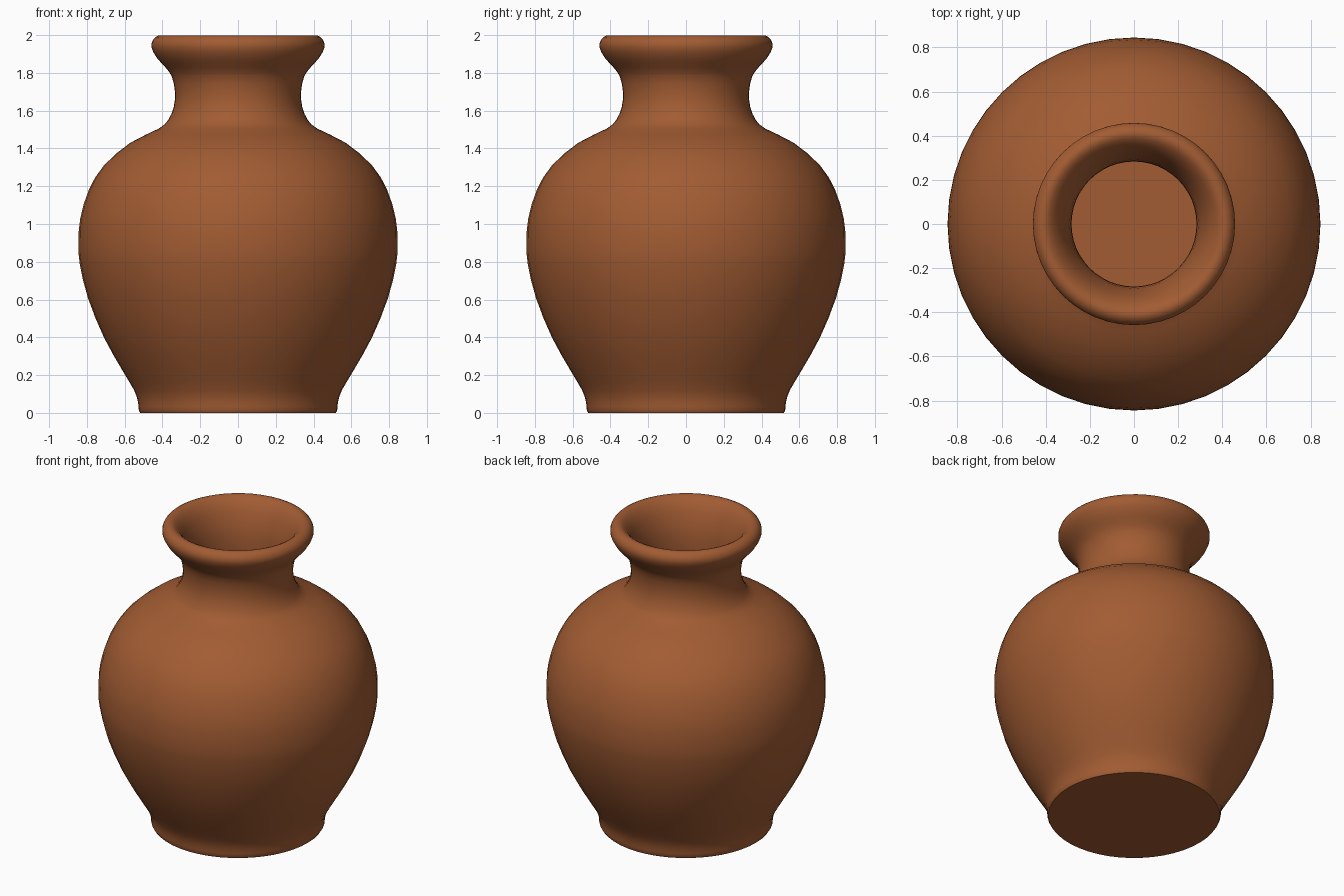
import bpy, bmesh, math
from mathutils import Vector

if "Cube" in bpy.data.objects:
    bpy.data.objects.remove(bpy.data.objects["Cube"])

SEGMENTS = 48

clay = bpy.data.materials.new("terracotta")
clay.diffuse_color = (0.36, 0.107, 0.033, 1)
clay.use_nodes = True
clay.node_tree.nodes["Principled BSDF"].inputs["Base Color"].default_value = clay.diffuse_color

# (radius, height) profiles
outer = [(0.525, 0.012), (0.53, 0.06), (0.55, 0.12), (0.615, 0.23), (0.71, 0.40),
         (0.795, 0.61), (0.838, 0.79), (0.845, 0.90), (0.835, 1.03), (0.79, 1.18),
         (0.71, 1.31), (0.57, 1.43), (0.42, 1.505), (0.37, 1.55), (0.34, 1.62),
         (0.334, 1.70), (0.35, 1.78), (0.385, 1.83), (0.43, 1.88), (0.458, 1.935),
         (0.45, 1.975), (0.42, 1.998), (0.385, 1.99), (0.345, 1.945), (0.315, 1.88),
         (0.292, 1.80), (0.283, 1.70), (0.288, 1.62), (0.31, 1.54), (0.38, 1.47),
         (0.54, 1.385), (0.67, 1.275), (0.745, 1.16), (0.785, 1.02), (0.795, 0.90),
         (0.785, 0.79), (0.745, 0.62), (0.66, 0.42), (0.57, 0.25), (0.50, 0.13),
         (0.48, 0.06)]


def smooth_profile(pts, steps=2):
    """Catmull-Rom curve through the profile points."""
    p = [Vector(q) for q in pts]
    out = []
    for i in range(len(p) - 1):
        a, b, c, d = p[max(i - 1, 0)], p[i], p[i + 1], p[min(i + 2, len(p) - 1)]
        for s in range(steps):
            t = s / steps
            out.append(0.5 * (2 * b + (c - a) * t + (2 * a - 5 * b + 4 * c - d) * t ** 2
                              + (3 * b - a - 3 * c + d) * t ** 3))
    return out + [p[-1]]


# Vase: one turned shell with closed base and inner floor
profile = [Vector((0.518, 0.0))] + smooth_profile(outer)
bm = bmesh.new()
rings = []
for r, z in profile:
    rings.append([bm.verts.new((r * math.cos(2 * math.pi * k / SEGMENTS),
                                r * math.sin(2 * math.pi * k / SEGMENTS), z))
                  for k in range(SEGMENTS)])
for lo, hi in zip(rings, rings[1:]):
    for k in range(SEGMENTS):
        n = (k + 1) % SEGMENTS
        bm.faces.new((lo[k], lo[n], hi[n], hi[k]))
bm.faces.new(rings[0][::-1])
bm.faces.new(rings[-1])
bmesh.ops.recalc_face_normals(bm, faces=bm.faces[:])

mesh = bpy.data.meshes.new("vase")
bm.to_mesh(mesh)
bm.free()
mesh.materials.append(clay)
vase = bpy.data.objects.new("vase", mesh)
bpy.context.collection.objects.link(vase)
bpy.context.view_layer.objects.active = vase
vase.select_set(True)
bpy.ops.object.shade_smooth_by_angle(angle=math.radians(45))
